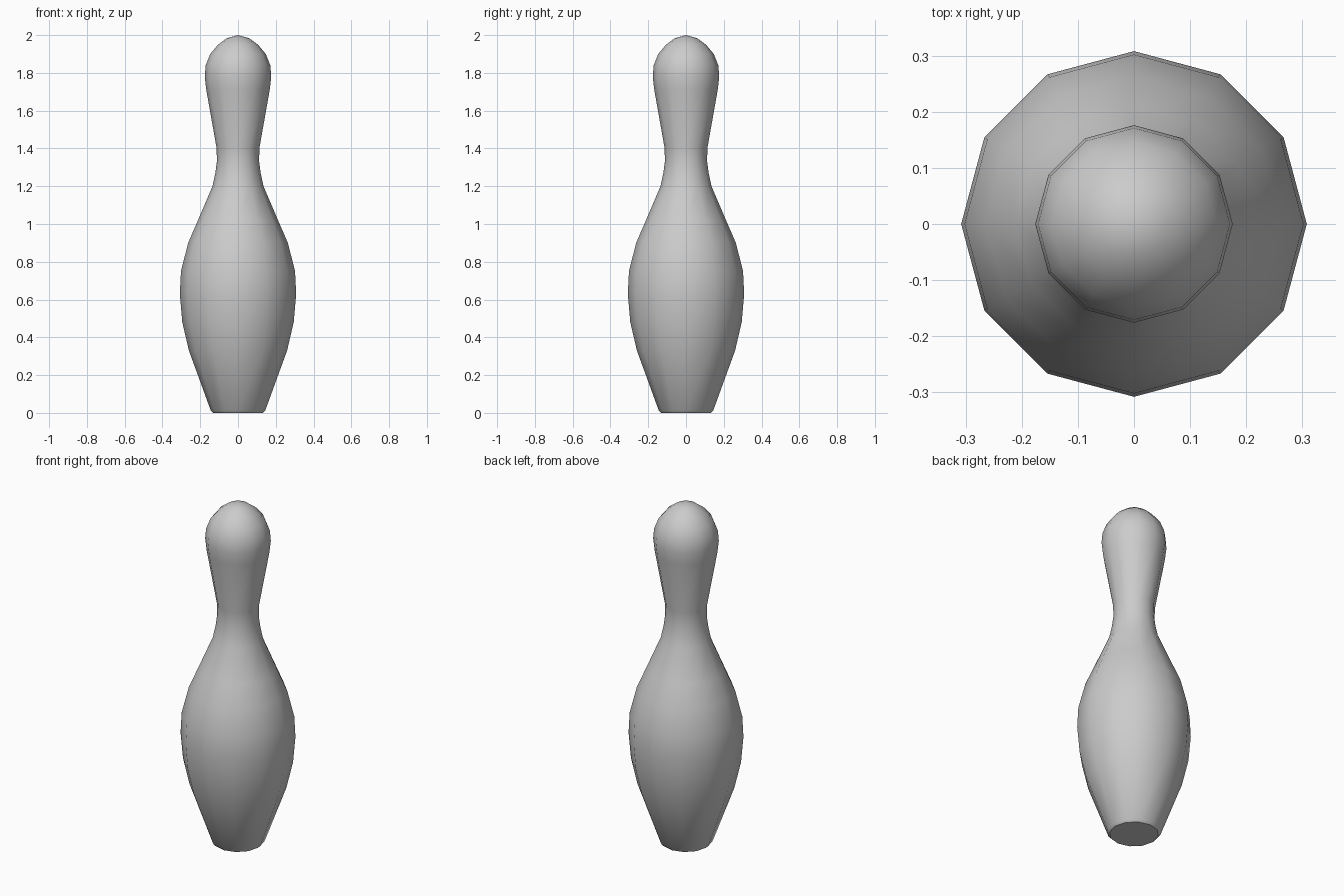
import bpy, bmesh
from math import radians, cos, sin, pi

if "Cube" in bpy.data.objects:
    bpy.data.objects.remove(bpy.data.objects["Cube"])

SIDES = 12

# Outer profile from the base up: (radius, height)
profile = [(0.132, 0.0), (0.144, 0.012), (0.26, 0.33), (0.295, 0.48),
           (0.308, 0.63), (0.302, 0.75), (0.264, 0.9), (0.212, 1.02),
           (0.135, 1.2), (0.12, 1.27), (0.112, 1.33), (0.113, 1.4),
           (0.168, 1.71), (0.176, 1.78), (0.171, 1.84), (0.147, 1.9),
           (0.105, 1.95), (0.06, 1.983)]

# Pin body: lathed rings, closed by a flat base and a pointed fan at the crown
bm = bmesh.new()
rings = [[bm.verts.new((r * cos(2 * pi * i / SIDES), r * sin(2 * pi * i / SIDES), z))
          for i in range(SIDES)] for r, z in profile]
top = bm.verts.new((0, 0, 2.0))
for low, high in zip(rings, rings[1:]):
    for i in range(SIDES):
        j = (i + 1) % SIDES
        bm.faces.new((low[i], low[j], high[j], high[i]))
for i in range(SIDES):
    bm.faces.new((rings[-1][i], rings[-1][(i + 1) % SIDES], top))
bm.faces.new(rings[0][::-1])

mesh = bpy.data.meshes.new("bowling_pin")
bm.to_mesh(mesh)
bm.free()
pin = bpy.data.objects.new("bowling_pin", mesh)
bpy.context.collection.objects.link(pin)

# Smooth shading all over, with the base edge kept crisp
bpy.context.view_layer.objects.active = pin
pin.select_set(True)
bpy.ops.object.shade_smooth_by_angle(angle=radians(45))
